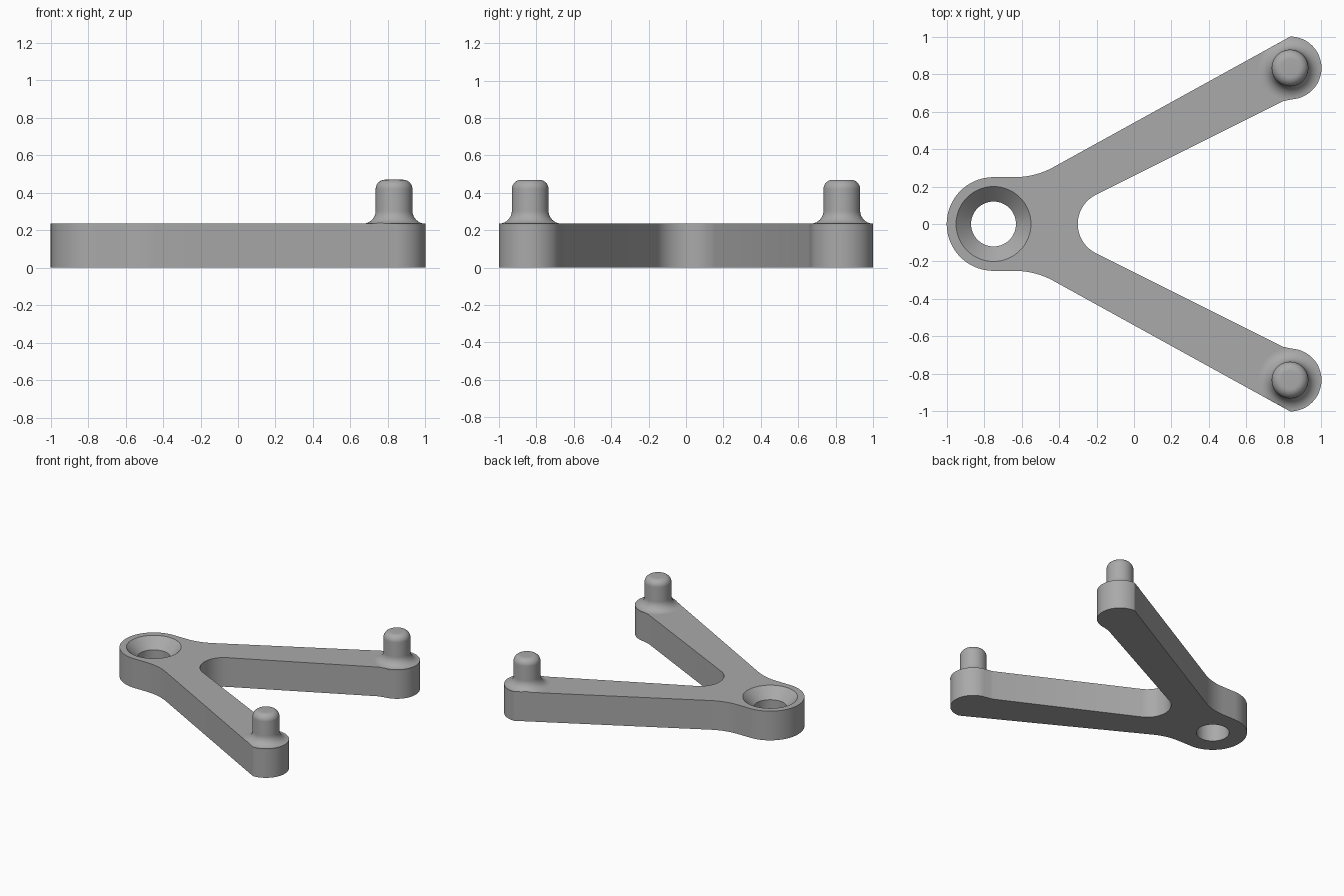
import bpy, bmesh, math
from mathutils import Vector

if "Cube" in bpy.data.objects:
    bpy.data.objects.remove(bpy.data.objects["Cube"])

THICK = 0.235
HUB_X, TIP = -0.75, 0.833

grey = bpy.data.materials.new("mid grey")
grey.use_nodes = True
grey.diffuse_color = (0.4, 0.4, 0.4, 1)
grey.node_tree.nodes["Principled BSDF"].inputs["Base Color"].default_value = (0.4, 0.4, 0.4, 1)


def make_object(name, bm):
    bmesh.ops.recalc_face_normals(bm, faces=bm.faces)
    mesh = bpy.data.meshes.new(name)
    bm.to_mesh(mesh)
    bm.free()
    mesh.materials.append(grey)
    obj = bpy.data.objects.new(name, mesh)
    bpy.context.collection.objects.link(obj)
    return obj


def arc(cx, cy, r, start, end, steps):
    angles = [math.radians(start + (end - start) * i / steps) for i in range(steps + 1)]
    return [(cx + r * math.cos(a), cy + r * math.sin(a)) for a in angles]


def blend(a, b, c, steps=8):
    a, b, c = Vector(a), Vector(b), Vector(c)
    ts = [i / steps for i in range(steps + 1)]
    return [tuple(a * (1 - t) ** 2 + b * 2 * t * (1 - t) + c * t * t) for t in ts]


def lathe(profile, x, y, segments=48):
    """Closed solid spun from (radius, height) points."""
    bm = bmesh.new()
    rings = [[bm.verts.new((x + px, y + py, z)) for px, py in arc(0, 0, r, 0, 360, segments)[:-1]]
             for r, z in profile]
    for low, high in zip(rings, rings[1:]):
        for i in range(segments):
            j = (i + 1) % segments
            bm.faces.new((low[i], low[j], high[j], high[i]))
    bm.faces.new(rings[0])
    bm.faces.new(rings[-1])
    return bm


def smooth(obj):
    bpy.ops.object.select_all(action="DESELECT")
    obj.select_set(True)
    bpy.context.view_layer.objects.active = obj
    bpy.ops.object.shade_smooth_by_angle(angle=math.radians(30))


# Half outline of the V-shaped plate, from the hub round to the crotch
half = arc(HUB_X, 0, 0.25, 180, 90, 24)
half += blend((-0.638, 0.25), (-0.529, 0.25), (-0.433, 0.302))
half += arc(TIP, TIP, 0.167, 90, -66, 32)
half += blend((0.885, 0.674), (0.835, 0.664), (0.795, 0.655), 5)
half += arc(-0.126, 0, 0.174, 117, 180, 16)
outline = half + [(x, -y) for x, y in half[-2:0:-1]]

bm = bmesh.new()
base = bm.faces.new([bm.verts.new((x, y, 0)) for x, y in outline])
top = bmesh.ops.extrude_face_region(bm, geom=[base])
bmesh.ops.translate(bm, vec=(0, 0, THICK),
                    verts=[v for v in top["geom"] if isinstance(v, bmesh.types.BMVert)])
plate = make_object("v_plate", bm)

# Countersunk hole through the hub
cutter = make_object("hole_cutter", lathe(
    [(0.12, -0.1), (0.12, THICK - 0.08), (0.2, THICK), (0.2, THICK + 0.1)], HUB_X, 0, 64))
cutter.hide_render = True
cut = plate.modifiers.new("hole", "BOOLEAN")
cut.operation, cut.solver, cut.object = "DIFFERENCE", "EXACT", cutter
bpy.context.view_layer.objects.active = plate
bpy.ops.object.modifier_apply(modifier=cut.name)
bpy.data.objects.remove(cutter)
smooth(plate)

# Pegs with a flared foot and rounded top, trimmed flush with the arm's outer edge
profile = [(0.166, THICK - 0.02)]
profile += arc(0.168, THICK + 0.07, 0.07, 270, 180, 10)
profile += arc(0.048, 0.42, 0.05, 0, 90, 10)
edge_normal = Vector((-0.482, 0.876, 0))
for name, side in (("back_peg", 1), ("front_peg", -1)):
    bm = lathe(profile, TIP, TIP)
    for v in bm.verts:
        over = (v.co - Vector((TIP, 1, 0))).dot(edge_normal)
        if over > 0:
            v.co -= edge_normal * over
        v.co.y *= side
    smooth(make_object(name, bm))
